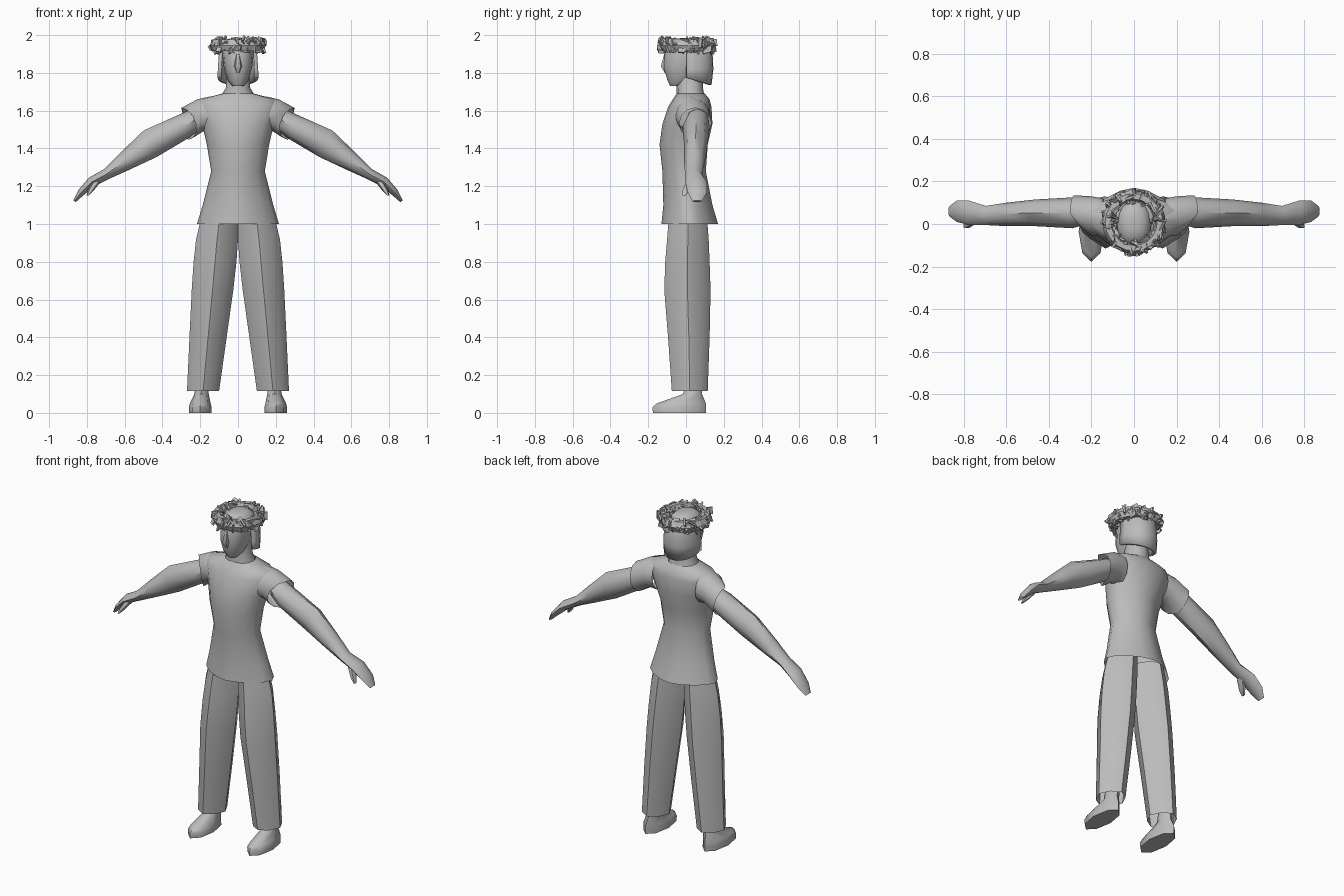
import bpy
import bmesh
import math
import random
from mathutils import Matrix, Vector, Euler

default_cube = bpy.data.objects.get("Cube")
if default_cube:
    bpy.data.objects.remove(default_cube, do_unlink=True)

# One plain grey for the whole figure
grey = bpy.data.materials.new("plain grey")
grey.use_nodes = True
colour = (0.5, 0.5, 0.5, 1)
grey.diffuse_color = colour
for node in grey.node_tree.nodes:
    if node.type == "BSDF_PRINCIPLED":
        node.inputs["Base Color"].default_value = colour


def finish(name, bm, smooth_angle=None):
    """Turn a bmesh into a named, grey object."""
    bmesh.ops.recalc_face_normals(bm, faces=bm.faces)
    mesh = bpy.data.meshes.new(name)
    bm.to_mesh(mesh)
    bm.free()
    mesh.materials.append(grey)
    if smooth_angle:
        for polygon in mesh.polygons:
            polygon.use_smooth = True
        mesh.set_sharp_from_angle(angle=math.radians(smooth_angle))
    obj = bpy.data.objects.new(name, mesh)
    bpy.context.collection.objects.link(obj)
    return obj


def soften(value, power):
    return math.copysign(abs(value) ** power, value)


def loft(name, sections, sides=12, side=1, powers=(.9, .9), caps=True, arc=None):
    """Skin sections (xa, za, xb, zb, y front, y back), boxy to diamond by power."""
    bm = bmesh.new()
    rings = []
    for step, (xa, za, xb, zb, front, back) in enumerate(sections):
        first, second = Vector((xa, 0, za)), Vector((xb, 0, zb))
        middle = (first + second) / 2 + Vector((0, (front + back) / 2, 0))
        across = (first - second) / 2
        depth = Vector((0, (back - front) / 2, 0))
        power = powers[0] + (powers[1] - powers[0]) * step / (len(sections) - 1)
        ring = []
        for i in range(sides):
            if arc:
                angle = math.radians(arc[0] + (arc[1] - arc[0]) * i / (sides - 1))
            else:
                angle = math.tau * i / sides
            point = (middle + across * soften(math.cos(angle), power)
                     + depth * soften(math.sin(angle), power))
            point.x *= side
            ring.append(bm.verts.new(point))
        rings.append(ring)
    spans = sides - 1 if arc else sides
    for lower, upper in zip(rings, rings[1:]):
        for i in range(spans):
            j = (i + 1) % sides
            bm.faces.new((lower[i], lower[j], upper[j], upper[i]))
    if caps and not arc:
        bm.faces.new(rings[0])
        bm.faces.new(rings[-1])
    return finish(name, bm, 50)


def levels(*rows):
    """Level sections from (z, x low, x high, y front, y back)."""
    return [(high, z, low, z, front, back) for z, low, high, front, back in rows]


def centred(*rows):
    """Level sections, symmetric in x, from (z, half width, y front, y back)."""
    return levels(*((z, -half, half, front, back) for z, half, front, back in rows))


# Shirt body, open at the hem
loft("shirt", centred(
    (1, .217, -.13, .17), (1.1, .187, -.12, .14), (1.28, .142, -.125, .105),
    (1.42, .165, -.14, .115), (1.53, .19, -.125, .14), (1.62, .225, -.095, .135),
    (1.66, .2, -.07, .125), (1.69, .085, -.05, .1)),
    sides=16, powers=(1.25, .9), caps=False)

# Neck and head
loft("neck", centred(
    (1.66, .087, -.05, .1), (1.69, .083, -.05, .095),
    (1.72, .065, -.05, .09), (1.8, .06, -.05, .09)))
loft("head", centred(
    (1.73, .03, -.085, 0), (1.76, .055, -.1, .04), (1.83, .075, -.12, .09),
    (1.9, .083, -.115, .12), (1.95, .08, -.1, .11), (1.98, .05, -.06, .07),
    (1.985, .02, -.02, .03)), sides=14)
loft("nose", centred(
    (1.8, .012, -.115, -.08), (1.835, .026, -.137, -.08),
    (1.9, .012, -.118, -.08)), sides=6, powers=(1, 1))

# Bobbed hair wraps the back and sides, with its hem rising towards the face
hair = loft("hair", centred(
    (1.735, .108, -.13, .135), (1.82, .107, -.14, .145), (1.92, .1, -.13, .14),
    (1.96, .085, -.1, .115)), sides=13, arc=(0, 180))
for vertex in hair.data.vertices:
    if vertex.co.z < 1.75:
        vertex.co.z += .04 * (1 - vertex.co.y / .135)
shell = hair.modifiers.new("thickness", "SOLIDIFY")
shell.thickness = .02
shell.offset = -1

# Limbs, clothes and feet for both sides
for label, side in (("left", 1), ("right", -1)):
    sleeve = loft(label + "_sleeve", [
        (.15, 1.675, .14, 1.48, -.06, .12),
        (.215, 1.66, .185, 1.49, -.055, .13),
        (.3, 1.615, .265, 1.445, -.035, .135)],
        side=side, powers=(1, 1), caps=False)
    # The cuff is cut back towards the chest at the front
    for vertex in sleeve.data.vertices[-12:]:
        vertex.co.x -= side * .7 * max(0, .05 - vertex.co.y)
    loft(label + "_arm", [
        (.24, 1.61, .2, 1.5, 0, .12),
        (.31, 1.58, .27, 1.45, -.02, .125),
        (.5, 1.495, .43, 1.355, -.01, .115),
        (.62, 1.38, .58, 1.285, -.01, .1),
        (.71, 1.29, .68, 1.24, -.005, .085),
        (.79, 1.245, .76, 1.2, -.005, .11),
        (.845, 1.18, .82, 1.15, .01, .11),
        (.872, 1.125, .86, 1.115, .035, .085)],
        sides=8, side=side, powers=(1.1, 1.1))
    loft(label + "_thumb", [
        (.77, 1.23, .73, 1.22, 0, .05),
        (.795, 1.18, .765, 1.175, -.02, .02),
        (.802, 1.15, .79, 1.15, -.02, 0)], sides=6, side=side)
    loft(label + "_trouser_leg", levels(
        (1.05, 0, .19, -.09, .11), (.92, 0, .222, -.1, .12),
        (.8, .008, .235, -.11, .125), (.65, .025, .245, -.115, .13),
        (.4, .06, .257, -.095, .125), (.115, .1, .27, -.075, .115)),
        sides=8, side=side, powers=(1.4, 1.25), caps=False)
    loft(label + "_foot", levels(
        (0, .14, .26, -.175, .105), (.03, .14, .26, -.178, .105),
        (.05, .145, .255, -.155, .105), (.1, .155, .23, -.015, .085),
        (.17, .155, .225, 0, .085)), sides=8, side=side, powers=(1, 1))

# Wreath: a core ring covered in crisp leaf chips
random.seed(4)
core = bmesh.new()
ring_steps, core_steps = 20, 6
grid = []
for i in range(ring_steps):
    turn = Matrix.Rotation(math.tau * i / ring_steps, 3, "Z")
    row = []
    for j in range(core_steps):
        a = math.tau * j / core_steps
        point = Vector((.122 + .026 * math.cos(a), 0, 1.946 + .036 * math.sin(a)))
        row.append(core.verts.new(turn @ point + Vector((0, .008, 0))))
    grid.append(row)
for i, row in enumerate(grid):
    following = grid[(i + 1) % ring_steps]
    for j in range(core_steps):
        k = (j + 1) % core_steps
        core.faces.new((row[j], following[j], following[k], row[k]))
finish("wreath_core", core)

leaves = bmesh.new()
for i in range(150):
    angle = math.tau * i / 150
    radius = random.uniform(.1, .142)
    centre = Vector((radius * math.cos(angle), radius * math.sin(angle) + .008,
                     random.uniform(1.917, 1.972)))
    spin = Euler([random.uniform(0, math.pi) for axis in range(3)])
    size = Vector((random.uniform(.025, .04), .01, random.uniform(.035, .05)))
    chip = bmesh.ops.create_cube(
        leaves, size=1, matrix=Matrix.LocRotScale(centre, spin, size))
    for vertex in chip["verts"]:
        vertex.co.z = min(2, max(1.895, vertex.co.z))
finish("wreath_leaves", leaves)
